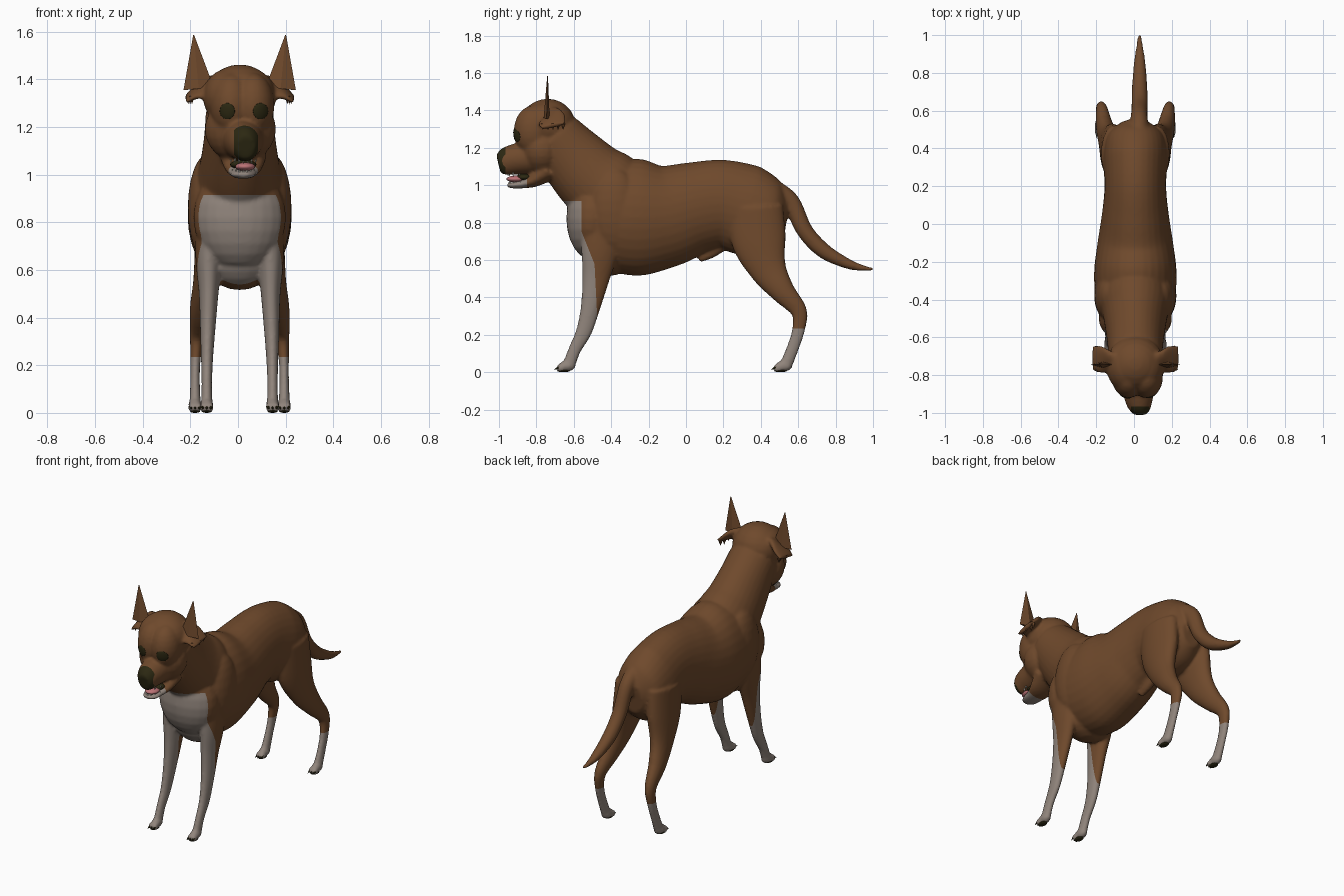
import bpy, bmesh, math
from mathutils import Matrix, Vector
from mathutils.bvhtree import BVHTree

cube = bpy.data.objects.get("Cube")
if cube:
    bpy.data.objects.remove(cube, do_unlink=True)

MID = 0.007   # symmetry plane of the body
HEAD = 0.022  # the head is turned slightly to its left
NOSE = 0.033
SIDES = (-1, 1)


def material(name, color):
    mat = bpy.data.materials.new(name)
    mat.use_nodes = True
    mat.diffuse_color = (*color, 1)
    shader = next(n for n in mat.node_tree.nodes if n.type == 'BSDF_PRINCIPLED')
    shader.inputs["Base Color"].default_value = (*color, 1)
    shader.inputs["Roughness"].default_value = 0.8
    return mat


brown = material("brown coat", (0.158, 0.067, 0.025))
white = material("pale markings", (0.28, 0.232, 0.2))
dark = material("dark skin", (0.025, 0.021, 0.006))
pink = material("tongue pink", (0.5, 0.17, 0.18))
ivory = material("tooth ivory", (0.6, 0.57, 0.48))


def ball(bm, center, radii, segments=24):
    place = Matrix.Translation(center) @ Matrix.Diagonal((*radii, 1))
    return bmesh.ops.create_uvsphere(bm, u_segments=segments, v_segments=segments // 2,
                                     radius=1, matrix=place)["verts"]


def spike(bm, base, radius, depth, turn):
    place = Matrix.Translation(base) @ Matrix.Rotation(turn, 4, 'X')
    bmesh.ops.create_cone(bm, cap_ends=True, segments=6, radius1=radius,
                          radius2=0, depth=depth, matrix=place)


def smooth_path(points, steps):
    """Resample (x, y, z, side radius, depth radius) stations on a spline."""
    result = []
    last = len(points) - 1
    for i in range(last):
        a, b, c, d = (points[max(0, min(last, i + k))] for k in (-1, 0, 1, 2))
        for s in range(steps):
            t = s / steps
            result.append([q + 0.5 * t * (r - p + t * (2*p - 5*q + 4*r - w
                           + t * (3*q - p - 3*r + w)))
                           for p, q, r, w in zip(a, b, c, d)])
    return result + [list(points[-1])]


def tube(bm, points, side=1, middle=MID, steps=6, sides=32):
    stations = smooth_path([(middle + side * p[0], *p[1:]) for p in points], steps)
    centers = [Vector(s[:3]) for s in stations]
    rings = []
    for i, s in enumerate(stations):
        ahead = centers[min(i + 1, len(centers) - 1)] - centers[max(i - 1, 0)]
        ahead.normalize()
        across = Vector((1, 0, 0)) - ahead * ahead.x
        across.normalize()
        up = ahead.cross(across)
        ring = []
        for k in range(sides):
            a = math.tau * k / sides
            ring.append(bm.verts.new(centers[i]
                        + across * max(s[3], 0.002) * math.cos(a)
                        + up * max(s[4], 0.002) * math.sin(a)))
        rings.append(ring)
    for low, high in zip(rings, rings[1:]):
        for k in range(sides):
            n = (k + 1) % sides
            bm.faces.new((low[k], low[n], high[n], high[k]))
    bm.faces.new(rings[0])
    bm.faces.new(rings[-1])


def finish(bm, name, mats, smooth=True):
    bmesh.ops.recalc_face_normals(bm, faces=bm.faces[:])
    mesh = bpy.data.meshes.new(name)
    bm.to_mesh(mesh)
    bm.free()
    for mat in mats:
        mesh.materials.append(mat)
    mesh.polygons.foreach_set("use_smooth", [smooth] * len(mesh.polygons))
    obj = bpy.data.objects.new(name, mesh)
    bpy.context.collection.objects.link(obj)
    return obj


body = bmesh.new()
# Torso from rump to chest, then neck
tube(body, [(0, .54, .83, .07, .1), (0, .47, .84, .15, .19), (0, .35, .86, .17, .24),
            (0, .2, .9, .163, .235), (0, .05, .88, .177, .245), (0, -.1, .838, .2, .275),
            (0, -.25, .828, .218, .312), (0, -.4, .84, .208, .285), (0, -.5, .85, .16, .2)])
tube(body, [(0, -.3, .9, .17, .2), (0, -.42, .975, .18, .215), (0, -.51, 1.045, .165, .2),
            (0, -.61, 1.15, .15, .178), (0, -.7, 1.26, .142, .15)])
# Chest, brisket and belly sheath
ball(body, (MID, -.5, .82), (.195, .14, .22))
ball(body, (MID, -.41, .675), (.165, .15, .16))
tube(body, [(0, .2, .68, .03, .03), (0, .13, .635, .025, .028), (0, .07, .6, .012, .015)])
# Tail
tube(body, [(.02, .46, .965, .06, .07), (.02, .56, .908, .045, .05), (.023, .635, .757, .043, .044),
            (.023, .735, .65, .04, .041), (.023, .86, .582, .03, .028),
            (.023, .94, .558, .018, .017), (.023, 1, .55, .01, .009)])
# Skull and cheeks
ball(body, (HEAD - .014, -.74, 1.32), (.15, .15, .142))
ball(body, (HEAD - .012, -.77, 1.19), (.15, .125, .14))
# Blunt muzzle and lower jaw
tube(body, [(0, -.8, 1.155, .1, .095), (0, -.86, 1.147, .088, .09), (.004, -.93, 1.135, .074, .08),
            (.009, -.975, 1.122, .058, .07), (.01, -1.003, 1.115, .038, .05)], middle=HEAD)
tube(body, [(0, -.74, 1.08, .1, .06), (0, -.81, 1.03, .08, .04), (0, -.86, 1.01, .062, .026),
            (0, -.92, 1, .05, .018), (0, -.955, 1, .03, .01)], middle=HEAD)
for s in SIDES:
    # Broad crown and brow
    ball(body, (HEAD - .016 + s * .045, -.75, 1.325), (.108, .14, .12))
    ball(body, (HEAD - .004 + s * .045, -.815, 1.29), (.09, .106, .137))
    # Shoulder and front leg
    ball(body, (MID + s * .13, -.38, .86), (.088, .14, .23))
    tube(body, [(.125, -.44, .85, .06, .12), (.13, -.46, .65, .055, .1), (.13, -.482, .5, .041, .073),
                (.134, -.51, .35, .032, .053), (.137, -.545, .22, .025, .043),
                (.138, -.595, .12, .022, .034), (.138, -.625, .04, .024, .034)], s)
    # Thigh, hock and hind leg
    tube(body, [(.11, .37, .88, .07, .15), (.122, .39, .7, .066, .145), (.142, .44, .55, .053, .1),
                (.163, .515, .435, .046, .067), (.178, .603, .328, .031, .044),
                (.185, .602, .23, .022, .035), (.187, .575, .14, .02, .033),
                (.187, .535, .04, .024, .034)], s)
    # Folded ear base
    tube(body, [(.08, -.74, 1.38, .03, .05), (.165, -.72, 1.355, .024, .075),
                (.225, -.71, 1.315, .012, .07)], s)
    # Paws with toes
    for x, y in ((.138, -.635), (.187, .525)):
        ball(body, (MID + s * x, y, .034), (.028, .045, .03))
        for toe in (-1, 0, 1):
            ball(body, (MID + s * x + toe * .017, y - .034, .023), (.012, .026, .022), 12)

# Fuse the forms into one skin
skin = finish(body, "body", [brown, white, dark])
remesh = skin.modifiers.new("fuse", 'REMESH')
remesh.mode = 'VOXEL'
remesh.voxel_size = 0.009
relax = skin.modifiers.new("relax", 'SMOOTH')
relax.factor = 0.5
relax.iterations = 6
bpy.context.view_layer.update()
fused = bpy.data.meshes.new_from_object(skin.evaluated_get(bpy.context.evaluated_depsgraph_get()))
skin.modifiers.clear()

# Cut clean borders for the pale bib, stockings, chin and the dark nose
bm = bmesh.new()
bm.from_mesh(fused)
for point, normal in (((0, 0, .915), (0, 0, 1)), ((0, 0, .3), (0, 0, 1)), ((0, 0, .235), (0, 0, 1)),
                      ((0, -.56, 0), (0, 1, 0)), ((0, -.475, .3), (0, 1, .05)),
                      ((0, -.49, .58), (0, 1, .4)), ((0, 0, 1.035), (0, 0, 1)),
                      ((0, -.85, 0), (0, 1, 0)), ((0, -.965, 0), (0, 1, 0)),
                      ((NOSE - .05, 0, 0), (1, 0, 0)), ((NOSE + .05, 0, 0), (1, 0, 0))):
    bmesh.ops.bisect_plane(bm, geom=bm.verts[:] + bm.edges[:] + bm.faces[:], dist=1e-5,
                           plane_co=point, plane_no=normal)
surface = BVHTree.FromBMesh(bm)
bm.to_mesh(skin.data)
bm.free()
skin.data.materials.clear()
for mat in (brown, white, dark):
    skin.data.materials.append(mat)
for face in skin.data.polygons:
    x, y, z = face.center
    edge = min(-.475 - .05 * (z - .3), max(-.56, -.49 - .4 * (z - .58)))
    bib = z < .915 and y < edge
    stocking = z < (.3 if y < 0 else .235)
    chin = y < -.85 and z < 1.035
    nose = y < -.965 and z > 1.035 and abs(x - NOSE) < .05
    face.material_index = 2 if nose else int(bib or stocking or chin)
    face.use_smooth = True

# Upright flat ear tips with a ragged lower fringe
for s, label in ((-1, "right"), (1, "left")):
    bm = bmesh.new()
    tube(bm, [(.172, -.745, 1.36, .064, .016), (.193, -.74, 1.585, .002, .002)], s, steps=1, sides=4)
    for i in range(5):
        spike(bm, (MID + s * (.2 + .008 * (i % 3)), -.765 + .027 * i, 1.312), .013, .035, math.pi)
    finish(bm, label + "_ear", [brown], smooth=False)

# Eyes: thin lenses pressed onto the face
bm = bmesh.new()
for s in SIDES:
    for v in ball(bm, (HEAD + .003 + s * .07, -.9, 1.266), (.032, .03, .034)):
        hit = surface.ray_cast(Vector((v.co.x, -2, v.co.z)), Vector((0, 1, 0)))[0]
        v.co.y = hit.y + (v.co.y + .9) * .12 - .002
finish(bm, "eyes", [dark])

# Mouth lining, tongue and teeth
bm = bmesh.new()
ball(bm, (HEAD, -.865, 1.042), (.055, .045, .02))
finish(bm, "mouth_lining", [dark])
bm = bmesh.new()
ball(bm, (HEAD + .008, -.91, 1.033), (.042, .05, .018))
finish(bm, "tongue", [pink])
bm = bmesh.new()
for i in range(-3, 4):
    t = i / 3
    big = 1.6 if abs(i) == 2 else 1
    y = -.945 + .06 * t * t
    spike(bm, (HEAD + .045 * t, y, 1.016), .006, .016 * big, 0)
    spike(bm, (HEAD + .052 * t, y - .006, 1.055), .006, .016 * big, math.pi)
finish(bm, "teeth", [ivory], smooth=False)

# Claws and toe pads
claws, pads = bmesh.new(), bmesh.new()
for s in SIDES:
    for x, y in ((.138, -.635), (.187, .525)):
        ball(pads, (MID + s * x, y - .02, .008), (.022, .034, .008), 16)
        for toe in (-1, 0, 1):
            spike(claws, (MID + s * x + toe * .017, y - .057, .02), .009, .03, math.radians(110))
finish(claws, "claws", [dark], smooth=False)
finish(pads, "toe_pads", [dark])
